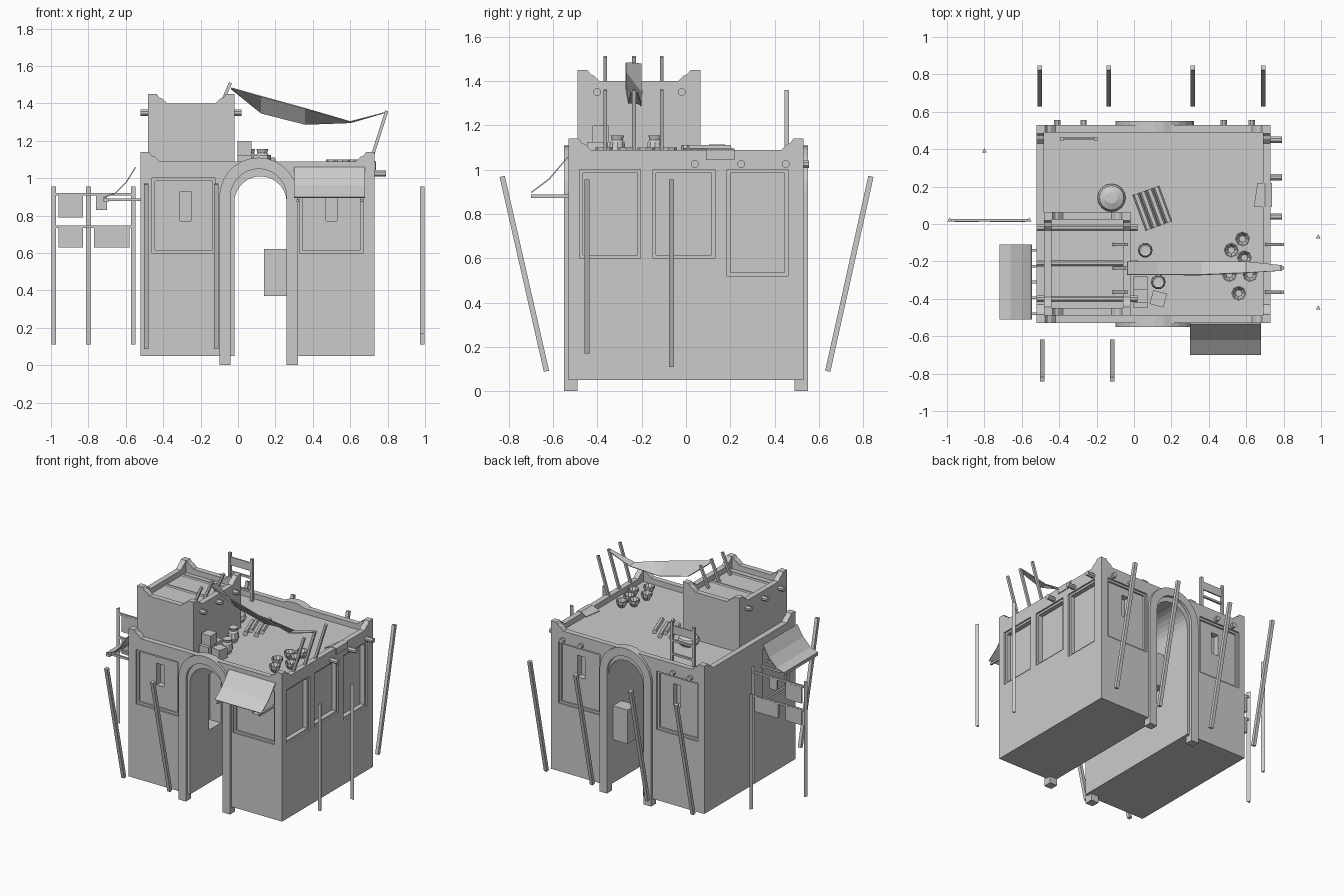
import bpy, bmesh, math
from mathutils import Vector, Matrix

if "Cube" in bpy.data.objects:
    bpy.data.objects.remove(bpy.data.objects["Cube"])

clay = bpy.data.materials.new("pale grey clay")
clay.use_nodes = True
clay.diffuse_color = (0.6, 0.6, 0.6, 1)
clay.node_tree.nodes["Principled BSDF"].inputs["Base Color"].default_value = (0.6, 0.6, 0.6, 1)


def finish(name, bm):
    bmesh.ops.recalc_face_normals(bm, faces=bm.faces)
    me = bpy.data.meshes.new(name)
    bm.to_mesh(me)
    bm.free()
    me.materials.append(clay)
    ob = bpy.data.objects.new(name, me)
    bpy.context.scene.collection.objects.link(ob)
    return ob


def box(name, x, y, z, turn=0):
    bm = bmesh.new()
    size = (x[1] - x[0], y[1] - y[0], z[1] - z[0])
    mid = ((x[0] + x[1]) / 2, (y[0] + y[1]) / 2, (z[0] + z[1]) / 2)
    m = Matrix.Translation(mid) @ Matrix.Rotation(turn, 4, 'Z') @ Matrix.Diagonal((*size, 1))
    bmesh.ops.create_cube(bm, size=1, matrix=m)
    return finish(name, bm)


def prism(name, pts, axis, a, b):
    """Extrude a (horizontal, z) outline along x or y."""
    bm = bmesh.new()
    put = (lambda p, t: (t, p[0], p[1])) if axis == 'x' else (lambda p, t: (p[0], t, p[1]))
    f = bm.faces.new([bm.verts.new(put(p, a)) for p in pts])
    r = bmesh.ops.extrude_face_region(bm, geom=[f])
    move = Vector((b - a, 0, 0) if axis == 'x' else (0, b - a, 0))
    bmesh.ops.translate(bm, verts=[v for v in r["geom"] if isinstance(v, bmesh.types.BMVert)], vec=move)
    return finish(name, bm)


def rod(name, p, q, r=0.012, sides=4):
    p, q = Vector(p), Vector(q)
    bm = bmesh.new()
    m = Matrix.Translation((p + q) / 2) @ (q - p).to_track_quat('Z', 'Y').to_matrix().to_4x4()
    m = m @ Matrix.Rotation(math.pi / sides, 4, 'Z')
    bmesh.ops.create_cone(bm, cap_ends=True, segments=sides, radius1=r, radius2=r,
                          depth=(q - p).length, matrix=m)
    return finish(name, bm)


def lathe(name, x, y, z, profile, sides=10):
    bm = bmesh.new()
    rings = [[bm.verts.new((x + r * math.cos(2 * math.pi * i / sides),
                            y + r * math.sin(2 * math.pi * i / sides), z + h))
              for i in range(sides)] for r, h in profile]
    for lo, hi in zip(rings, rings[1:]):
        for i in range(sides):
            j = (i + 1) % sides
            bm.faces.new((lo[i], lo[j], hi[j], hi[i]))
    bm.faces.new(rings[0])
    bm.faces.new(rings[-1])
    return finish(name, bm)


def ribbon(name, edge_a, edge_b, thick=0.006):
    """Thin cloth stretched between two edges."""
    bm = bmesh.new()
    a, b = ([bm.verts.new(p) for p in e] for e in (edge_a, edge_b))
    for i in range(len(a) - 1):
        bm.faces.new((a[i], a[i + 1], b[i + 1], b[i]))
    ob = finish(name, bm)
    ob.modifiers.new("thickness", 'SOLIDIFY').thickness = thick
    return ob


def arch(cx, r, spring, foot, n=14):
    arc = [(cx + r * math.cos(math.pi * i / n), spring + r * math.sin(math.pi * i / n))
           for i in range(n + 1)]
    return [(cx + r, foot)] + arc + [(cx - r, foot)]


def cut(target, cutter):
    m = target.modifiers.new("cut", 'BOOLEAN')
    m.operation, m.solver, m.object = 'DIFFERENCE', 'EXACT', cutter
    bpy.context.view_layer.objects.active = target
    bpy.ops.object.modifier_apply(modifier=m.name)
    bpy.data.objects.remove(cutter)


def panel(target, side, a, b, z0, z1, deep):
    """Stepped recess in a wall; side is one of -x +x -y +y."""
    sign = -1 if side[0] == '-' else 1
    wall = {'-x': -0.52, '+x': 0.73, '-y': -0.53, '+y': 0.53}[side]
    for inset, d in ((0, 0.012), (0.015, deep)):
        across = (a + inset, b - inset)
        out = sorted((wall - sign * d, wall + sign * 0.1))
        x, y = (out, across) if side[1] == 'x' else (across, out)
        cut(target, box("cutter", x, y, (z0 + inset, z1 - inset)))


def corners(name, x, y, z):
    """Stepped corner horns on a parapet."""
    horn = [(0, 0), (0.1, 0), (0.075, 0.025), (0.06, 0.03), (0.045, 0.05), (0, 0.05)]
    for ex, dx in ((x[0], 1), (x[1], -1)):
        for ey, dy in ((y[0], 1), (y[1], -1)):
            prism(name, [(ex + dx * u, z + v) for u, v in horn], 'y', ey, ey + dy * 0.04)
            prism(name, [(ey + dy * u, z + v) for u, v in horn], 'x', ex, ex + dx * 0.04)


# Main house with passage, roof recess and wall panels
house = box("house_walls", (-0.52, 0.73), (-0.53, 0.53), (0.05, 1.09))
cut(house, box("cutter", (-0.48, 0.69), (-0.49, 0.49), (1.05, 1.3)))
cut(house, prism("cutter", arch(0.12, 0.14, 0.87, -0.1), 'y', -0.8, 0.8))
for args in (('-y', -0.46, -0.12, 0.6, 1.0, 0.025), ('-y', 0.33, 0.67, 0.6, 1.0, 0.025),
             ('+y', -0.47, -0.13, 0.57, 1.0, 0.025), ('+y', 0.33, 0.67, 0.55, 1.0, 0.025),
             ('+x', -0.48, -0.205, 0.6, 1.0, 0.045), ('+x', -0.15, 0.13, 0.6, 1.0, 0.045),
             ('+x', 0.185, 0.46, 0.52, 1.0, 0.045), ('-x', -0.46, -0.15, 0.6, 1.0, 0.025)):
    panel(house, *args)
for x in (-0.28, 0.5):
    for y in (-0.52, 0.52):
        cut(house, box("cutter", (x - 0.03, x + 0.03), (y - 0.06, y + 0.06), (0.77, 0.93)))
cut(house, box("cutter", (-0.11, 0), (-0.31, -0.17), (0.44, 0.85)))
corners("house_corner", (-0.52, 0.73), (-0.53, 0.53), 1.09)

# Arch surrounds, front and back
for y in (-0.55, 0.49):
    ring = prism("arch_surround", arch(0.11, 0.21, 0.9, 0), 'y', y, y + 0.06)
    cut(ring, prism("cutter", arch(0.11, 0.15, 0.9, -0.1), 'y', y - 0.1, y + 0.2))
box("passage_box", (0.14, 0.265), (0.38, 0.48), (0.37, 0.62))

# Roof tower
tower = box("tower", (-0.48, -0.02), (-0.49, 0.065), (1.04, 1.4))
cut(tower, box("cutter", (-0.44, -0.06), (-0.45, 0.025), (1.36, 1.6)))
corners("tower_corner", (-0.48, -0.02), (-0.49, 0.065), 1.4)

# Projecting beam ends
for y in (-0.4, -0.21, -0.02):
    rod("tower_beam", (-0.52, y, 1.35), (0.02, y, 1.35), 0.018, 8)
for y in (0.04, 0.25, 0.45):
    rod("side_beam", (0.65, y, 1.025), (0.79, y, 1.025), 0.018, 8)
for x in (-0.41, -0.27, 0.48, 0.63):
    rod("back_beam", (x, 0.48, 1.025), (x, 0.555, 1.025), 0.018, 8)

# Leaning and standing poles around the house
for x in (-0.49, -0.115):
    rod("front_pole", (x, -0.63, 0.09), (x, -0.83, 0.97), 0.017)
for x in (-0.505, -0.135, 0.315, 0.69):
    rod("back_pole", (x, 0.64, 0.09), (x, 0.835, 0.97), 0.017)
for x, y, z in ((0.985, -0.07, 0.11), (0.985, -0.45, 0.17), (-0.8, 0.39, 0.11),
                (-0.985, 0.02, 0.11), (-0.56, 0.02, 0.11)):
    rod("standing_pole", (x, y, z), (x, y, 0.955), 0.015, 3)

# Drying rack with hanging cloths
for z in (0.915, 0.74):
    rod("rack_rail", (-0.99, 0.02, z), (-0.56, 0.02, z), 0.01)
for x0, x1, z0, z1 in ((-0.96, -0.83, 0.79, 0.91), (-0.96, -0.83, 0.63, 0.74),
                       (-0.77, -0.58, 0.63, 0.74), (-0.76, -0.7, 0.83, 0.91)):
    box("hanging_cloth", (x0, x1), (0.012, 0.028), (z0, z1))

# Front awning and its rods
ribbon("front_awning", [(0.3, -0.535, 1.06), (0.3, -0.62, 0.96), (0.3, -0.7, 0.9)],
       [(0.68, -0.535, 1.06), (0.68, -0.62, 0.96), (0.68, -0.7, 0.9)])
for x in (0.32, 0.66):
    rod("awning_rod", (x, -0.52, 0.88), (x, -0.7, 0.88), 0.01)

# Left balcony shelf with sagging awning
sag = [(-0.55, 1.06), (-0.6, 0.98), (-0.66, 0.92), (-0.72, 0.9)]
ribbon("left_awning", [(x, -0.51, z) for x, z in sag], [(x, -0.11, z) for x, z in sag])
box("left_shelf_edge", (-0.72, -0.69), (-0.51, -0.11), (0.875, 0.892))
for i in range(5):
    y = -0.48 + i * 0.085
    rod("left_shelf_rod", (-0.5, y, 0.885), (-0.71, y, 0.885), 0.01)

# Roof canopy between two rows of poles
for y in (-0.365, -0.235, -0.11):
    rod("tower_side_pole", (-0.11, y, 1.35), (-0.04, y, 1.51), 0.012)
    rod("wall_side_pole", (0.7, y, 1.06), (0.795, y, 1.36), 0.012)
ribbon("roof_canopy",
       [(-0.035, -0.27, 1.485), (0.125, -0.27, 1.44), (0.36, -0.27, 1.375), (0.6, -0.26, 1.305), (0.79, -0.25, 1.355)],
       [(-0.035, -0.2, 1.48), (0.125, -0.2, 1.35), (0.36, -0.2, 1.29), (0.6, -0.2, 1.3), (0.79, -0.22, 1.355)])

# Ladder frame at the back of the roof
for x in (-0.385, -0.205):
    rod("ladder_post", (x, 0.455, 1.04), (x, 0.455, 1.36), 0.014)
for z in (1.12, 1.22):
    rod("ladder_rung", (-0.385, 0.455, z), (-0.205, 0.455, z), 0.01)
box("ladder_board", (-0.385, -0.205), (0.45, 0.46), (1.27, 1.33))

# Crates, pots, bowls and log pile on the roof
for x, y, z, turn in ((0.035, -0.32, 1.05, 0), (0.035, -0.41, 1.05, 0),
                      (0.13, -0.4, 1.05, -0.25), (0.035, -0.385, 1.125, 0)):
    box("crate", (x - 0.038, x + 0.038), (y - 0.038, y + 0.038), (z, z + 0.075), turn)
pot = [(0.025, 0), (0.04, 0.035), (0.034, 0.075), (0.026, 0.085), (0.032, 0.105), (0.022, 0.1)]
for x, y in ((0.06, -0.14), (0.13, -0.31)):
    lathe("pot", x, y, 1.05, pot)
lathe("round_cushion", -0.12, 0.14, 1.05, [(0.06, 0), (0.075, 0.025), (0.065, 0.05), (0.03, 0.065)], 16)
bowl = [(0.02, 0), (0.038, 0.03), (0.04, 0.05), (0.034, 0.05), (0.018, 0.02)]
for x, y in ((0.58, -0.08), (0.52, -0.14), (0.59, -0.18), (0.62, -0.27), (0.51, -0.27), (0.56, -0.37)):
    lathe("bowl", x, y, 1.05, bowl, 8)
for i in range(4):
    x, y = 0.01 + i * 0.036, 0.16 + i * 0.013
    rod("log", (x, y, 1.07 + i % 2 * 0.025), (x + 0.07, y - 0.19, 1.07 + i % 2 * 0.025), 0.018, 6)

# Cloth draped over the side parapet
ribbon("draped_cloth", [(0.64, 0.09, 1.07), (0.7, 0.09, 1.096), (0.738, 0.09, 1.09), (0.738, 0.09, 1.045)],
       [(0.66, 0.22, 1.07), (0.7, 0.22, 1.096), (0.738, 0.22, 1.09), (0.738, 0.22, 1.045)])
